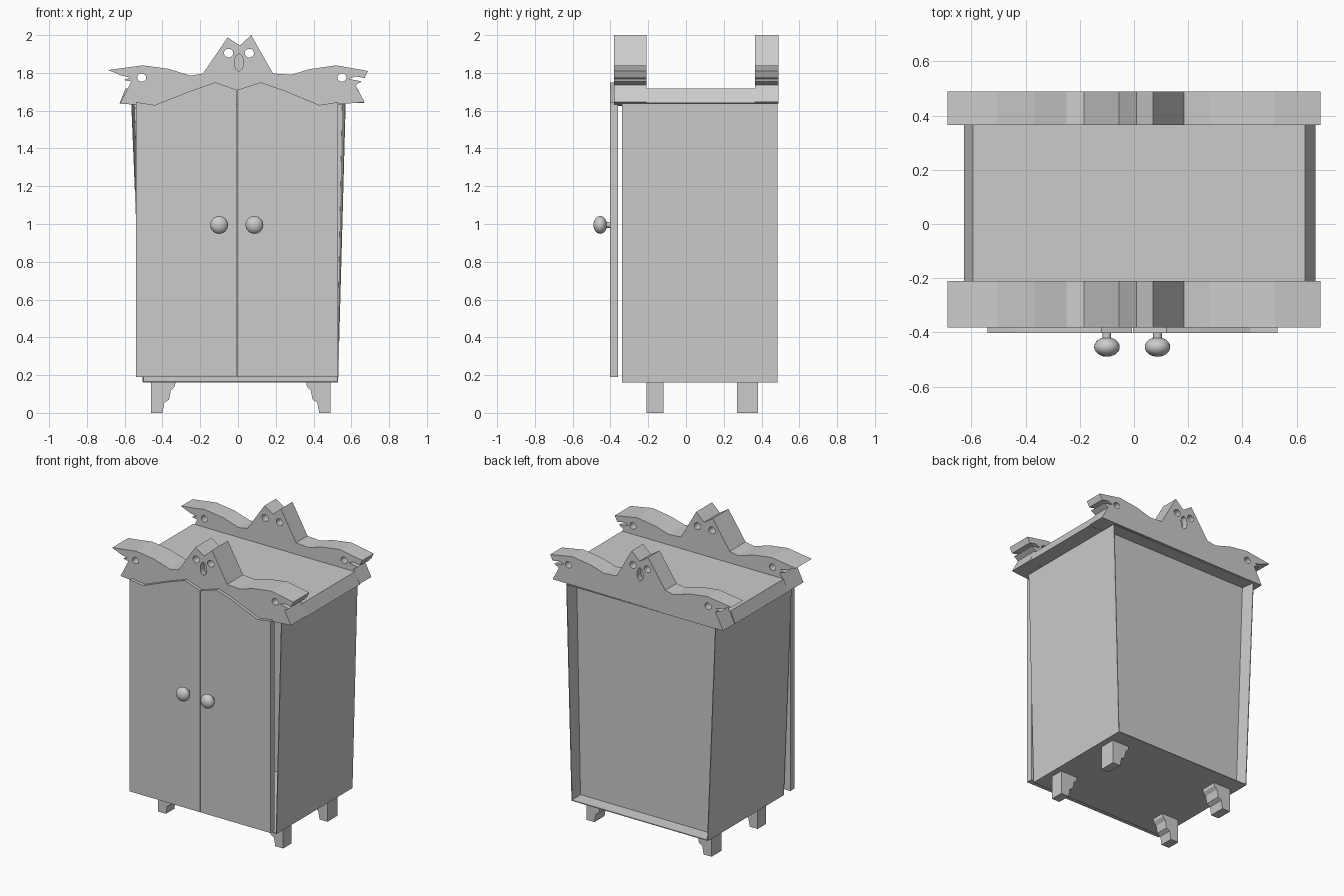
import bpy, bmesh
from math import pi, cos, sin

if "Cube" in bpy.data.objects:
    bpy.data.objects.remove(bpy.data.objects["Cube"])


def loft(name, rings):
    """Closed solid through matching (y, [(x, z), ...]) rings, capped at both ends."""
    bm = bmesh.new()
    loops = [[bm.verts.new((x, y, z)) for x, z in pts] for y, pts in rings]
    n = len(loops[0])
    bm.faces.new(loops[0])
    bm.faces.new(loops[-1])
    for a, b in zip(loops, loops[1:]):
        for i in range(n):
            j = (i + 1) % n
            bm.faces.new((a[i], a[j], b[j], b[i]))
    bmesh.ops.recalc_face_normals(bm, faces=bm.faces)
    me = bpy.data.meshes.new(name)
    bm.to_mesh(me)
    bm.free()
    ob = bpy.data.objects.new(name, me)
    bpy.context.collection.objects.link(ob)
    return ob


def extrude(name, pts, y0, y1):
    """Solid from an (x, z) outline, running from y0 to y1."""
    return loft(name, [(y0, pts), (y1, pts)])


def ellipse(cx, cz, rx, rz, n=14):
    return [(cx + rx * cos(2 * pi * i / n), cz + rz * sin(2 * pi * i / n)) for i in range(n)]


def cut(ob, pts, y0, y1):
    c = extrude("hole_cutter", pts, y0, y1)
    m = ob.modifiers.new("hole", 'BOOLEAN')
    m.operation = 'DIFFERENCE'
    m.solver = 'EXACT'
    m.object = c
    c.hide_render = True
    c.hide_viewport = True


# Carved crests, front and back
crest = [(-0.625, 1.637), (-0.565, 1.755), (-0.605, 1.762), (-0.57, 1.775), (-0.62, 1.787),
         (-0.688, 1.815), (-0.505, 1.84), (-0.37, 1.822), (-0.25, 1.785), (-0.185, 1.797),
         (-0.055, 1.988), (0.01, 1.945), (0.07, 2.0), (0.185, 1.797), (0.28, 1.79),
         (0.38, 1.82), (0.52, 1.84), (0.688, 1.81), (0.67, 1.772), (0.625, 1.782),
         (0.585, 1.768), (0.655, 1.755), (0.622, 1.735), (0.67, 1.645)]
dips = [(0.42, 1.625), (0, 1.637), (-0.44, 1.625)]
for name, y0, y1, deep in (("front_crest", -0.382, -0.21, -0.34), ("back_crest", 0.365, 0.49, 0.45)):
    ob = extrude(name, crest + (dips if y0 < 0 else []), y0, y1)
    for h in ((-0.05, 1.905, 0.025, 0.023), (0.06, 1.905, 0.025, 0.023),
              (-0.51, 1.775, 0.024, 0.022), (0.55, 1.775, 0.024, 0.022)):
        cut(ob, ellipse(*h), y0 - 0.05, y1 + 0.05)
    # shallow oval carving on the outer face
    span = (y0 - 0.05, deep) if y0 < 0 else (deep, y1 + 0.05)
    cut(ob, ellipse(0.005, 1.855, 0.024, 0.045), *span)

# Roof slab with flared ends, between the crests
extrude("roof_slab", [(-0.628, 1.637), (0.67, 1.64), (0.632, 1.718), (-0.595, 1.718)], -0.21, 0.365)

# Cabinet: thin flared walls, open behind the doors, with an inset back panel
outer = [(-0.505, 0.16), (0.53, 0.16), (0.57, 1.637), (-0.565, 1.637)]
rim = [(-0.5, 0.166), (0.525, 0.166), (0.565, 1.632), (-0.56, 1.632)]
panel = [(-0.498, 0.17), (0.523, 0.17), (0.552, 1.632), (-0.547, 1.632)]
loft("cabinet_body", [(0.39, panel), (-0.34, rim), (-0.34, outer),
                      (0.485, outer), (0.485, rim), (0.397, panel)])

# Doors with wavy top edges
extrude("left_door", [(-0.54, 0.19), (-0.007, 0.19), (-0.007, 1.71), (-0.12, 1.75),
                      (-0.25, 1.705), (-0.44, 1.63), (-0.54, 1.645)], -0.403, -0.36)
extrude("right_door", [(-0.004, 0.19), (0.53, 0.19), (0.53, 1.645), (0.43, 1.63),
                       (0.25, 1.705), (0.12, 1.75), (-0.004, 1.71)], -0.403, -0.36)

# Door knobs
for side, x in (("left", -0.10), ("right", 0.087)):
    bpy.ops.mesh.primitive_cylinder_add(vertices=16, radius=0.016, depth=0.06,
                                        location=(x, -0.42, 0.995), rotation=(pi / 2, 0, 0))
    bpy.context.object.name = side + "_knob_stem"
    bpy.ops.object.shade_smooth_by_angle()
    bpy.ops.mesh.primitive_uv_sphere_add(segments=24, ring_count=14, radius=1, location=(x, -0.454, 0.995))
    knob = bpy.context.object
    knob.name = side + "_knob"
    knob.scale = (0.047, 0.036, 0.047)
    bpy.ops.object.shade_smooth_by_angle()

# Bracket legs, mirrored about the cabinet centre
leg = [(-0.46, 0), (-0.4, 0), (-0.39, 0.055), (-0.365, 0.07), (-0.355, 0.12),
       (-0.335, 0.14), (-0.33, 0.165), (-0.46, 0.165)]
for row, y0, y1 in (("front", -0.21, -0.12), ("back", 0.27, 0.38)):
    extrude(row + "_left_leg", leg, y0, y1)
    extrude(row + "_right_leg", [(0.03 - x, z) for x, z in leg], y0, y1)
